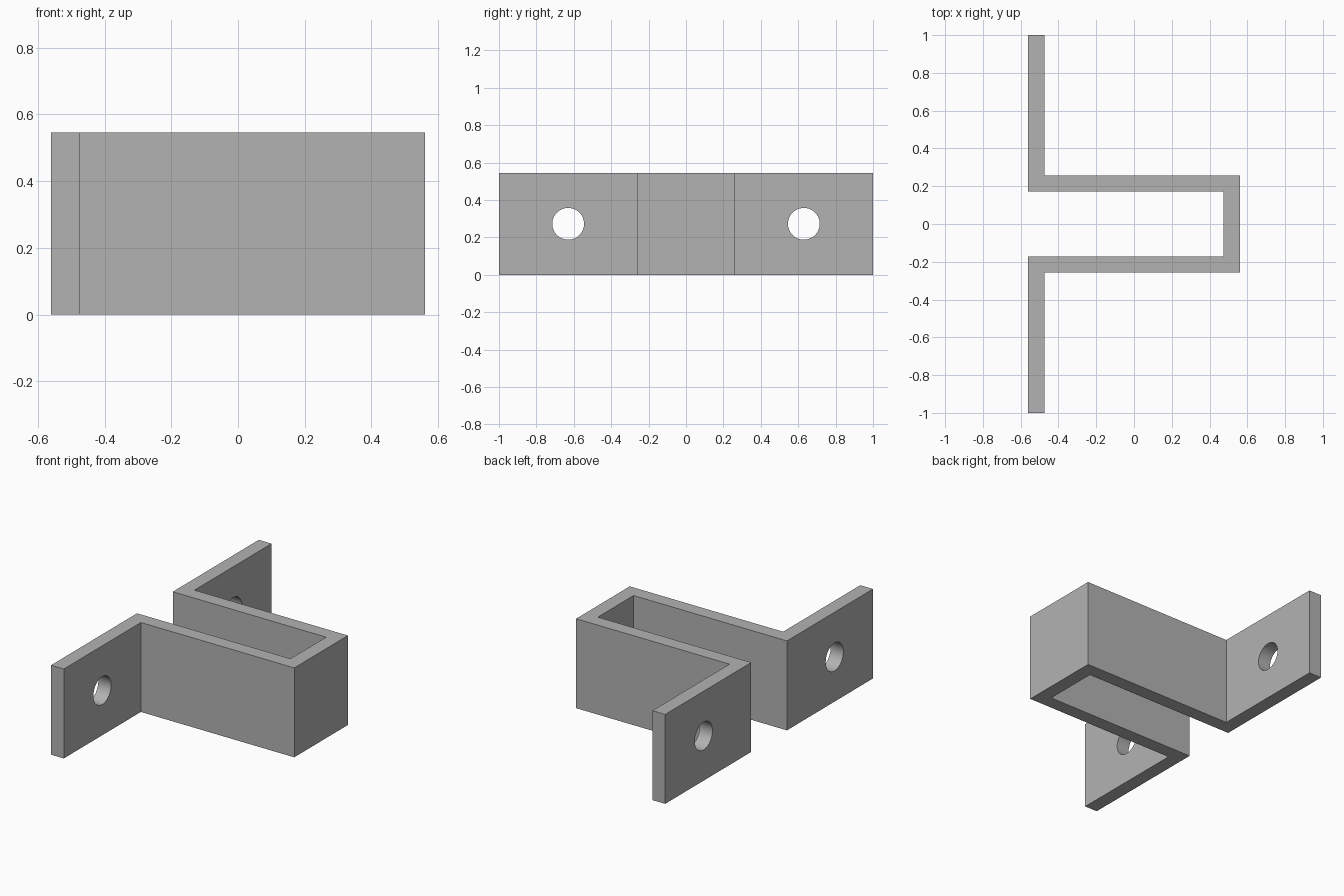
import bpy
import bmesh
from math import pi, radians

cube = bpy.data.objects.get("Cube")
if cube:
    bpy.data.objects.remove(cube, do_unlink=True)

HEIGHT = 0.545
WALL = 0.086
X = 0.56          # half depth
Y = 0.258         # half width of the channel
HOLE_Y, HOLE_R = 0.63, 0.085

grey = bpy.data.materials.new("plain grey")
grey.use_nodes = True
colour = (0.45, 0.45, 0.45, 1)
grey.diffuse_color = colour
grey.node_tree.nodes["Principled BSDF"].inputs["Base Color"].default_value = colour

# Hat-shaped profile: one half, then mirrored across y
half = [(X - WALL, Y - WALL), (-X, Y - WALL), (-X, 1), (-X + WALL, 1),
        (-X + WALL, Y), (X, Y)]
profile = half + [(x, -y) for x, y in reversed(half)]

bm = bmesh.new()
base = bm.faces.new([bm.verts.new((x, y, 0)) for x, y in profile])
top = bmesh.ops.extrude_face_region(bm, geom=[base])["geom"]
bmesh.ops.translate(bm, vec=(0, 0, HEIGHT),
                    verts=[v for v in top if isinstance(v, bmesh.types.BMVert)])
bmesh.ops.recalc_face_normals(bm, faces=bm.faces)
mesh = bpy.data.meshes.new("bracket")
bm.to_mesh(mesh)
bm.free()
mesh.materials.append(grey)
bracket = bpy.data.objects.new("bracket", mesh)
bpy.context.collection.objects.link(bracket)

# Screw holes through both flanges
for side in (-1, 1):
    bpy.ops.mesh.primitive_cylinder_add(
        vertices=48, radius=HOLE_R, depth=WALL * 3, rotation=(0, pi / 2, 0),
        location=(-X + WALL / 2, side * HOLE_Y, HEIGHT / 2))
    cutter = bpy.context.object
    cutter.name = "hole_cutter"
    cutter.hide_render = True
    cutter.data.materials.append(grey)
    cut = bracket.modifiers.new("screw_hole", 'BOOLEAN')
    cut.object = cutter
    cut.operation = 'DIFFERENCE'
    cut.solver = 'EXACT'
    bpy.ops.object.select_all(action='DESELECT')
    bracket.select_set(True)
    bpy.context.view_layer.objects.active = bracket
    bpy.ops.object.modifier_apply(modifier=cut.name)
    bpy.data.objects.remove(cutter, do_unlink=True)

bpy.ops.object.shade_smooth_by_angle(angle=radians(30))
